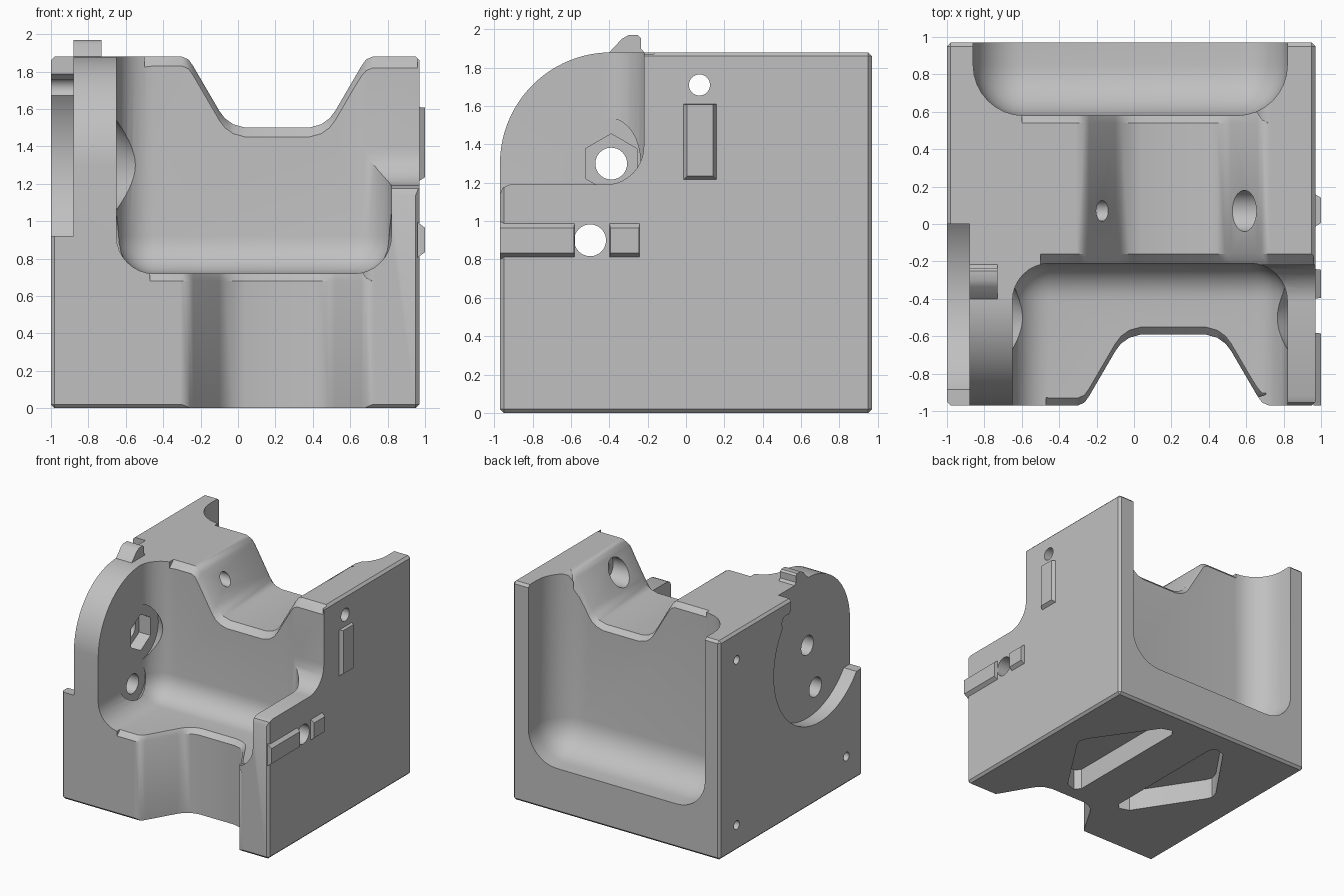
import bpy, bmesh, math

cube = bpy.data.objects.get("Cube")
if cube:
    bpy.data.objects.remove(cube, do_unlink=True)

grey = bpy.data.materials.new("plain_grey")
grey.use_nodes = True
colour = (0.53, 0.53, 0.53, 1)
grey.diffuse_color = colour
grey.node_tree.nodes["Principled BSDF"].inputs["Base Color"].default_value = colour


def finish(name, bm):
    bmesh.ops.recalc_face_normals(bm, faces=bm.faces)
    mesh = bpy.data.meshes.new(name)
    bm.to_mesh(mesh)
    bm.free()
    obj = bpy.data.objects.new(name, mesh)
    bpy.context.collection.objects.link(obj)
    return obj


def block(name, low, high, bevel=0, segments=1):
    bm = bmesh.new()
    bmesh.ops.create_cube(bm, size=1)
    for v in bm.verts:
        v.co = [low[i] if v.co[i] < 0 else high[i] for i in range(3)]
    if bevel:
        bmesh.ops.bevel(bm, geom=bm.edges[:], offset=bevel, segments=segments,
                        profile=0.5, affect='EDGES')
    return finish(name, bm)


def loft(name, axis, a, b, start, end=None):
    """Solid between two outlines lying across the given axis."""
    place = {"x": lambda t, u, v: (t, u, v),
             "y": lambda t, u, v: (u, t, v),
             "z": lambda t, u, v: (u, v, t)}[axis]
    bm = bmesh.new()
    lo = [bm.verts.new(place(a, u, v)) for u, v in start]
    hi = [bm.verts.new(place(b, u, v)) for u, v in end or start]
    bm.faces.new(lo)
    bm.faces.new(hi)
    for i in range(len(lo)):
        j = (i + 1) % len(lo)
        bm.faces.new((lo[i], lo[j], hi[j], hi[i]))
    return finish(name, bm)


def arc(u, v, r, a0, a1, n):
    steps = [math.radians(a0 + (a1 - a0) * i / n) for i in range(n + 1)]
    return [(u + r * math.cos(t), v + r * math.sin(t)) for t in steps]


def ring(u, v, r, n=32):
    return arc(u, v, r, 90, 450, n)[:-1]


def notch(x0, x1, base, sign, shift=0):
    """Flat-bottomed V outline, cut in from a face at height base."""
    half = [(0.51, 0), (0.475, 0.015), (0.45, 0.05), (0.31, 0.29),
            (0.28, 0.33), (0.235, 0.362), (0.17, 0.38)]
    path = [(0.21 - u, d) for u, d in half] + [(0.21 + u, d) for u, d in half[::-1]]
    path = [(x0, 0)] + path + [(x1, 0)]
    outline = [(x, base + sign * (d + shift)) for x, d in path]
    return outline + [(x1, base - sign * 0.3), (x0, base - sign * 0.3)]


def v_cut(axis, a, b, base, sign):
    # plain notch, kept just clear of the flat face either side of it
    return loft("notch_cutter", axis, a, b, notch(-0.31, 0.73, base, sign))


TOP, FRONT = 1.88, -0.97
HUB = (-0.39, 1.3)
PIN = (-0.5, 0.9)
CROSS = (0.07, 1.71)

body = block("body", (-1, FRONT, 0), (0.97, 0.97, TOP), 0.02)

cutters = [
    # front and back cavities with rounded floors
    block("front_cavity", (-0.65, -2, 0.72), (0.82, -0.21, 3), 0.2, 8),
    block("back_cavity", (-0.86, 0.58, 0.38), (0.82, 2, 3), 0.27, 8),
    # notches through the wall top and the lower front
    v_cut("y", -0.6, 0.9, TOP, -1),
    v_cut("z", -0.2, 1.0, FRONT, 1),
    # softened rims of the walls and floor
    loft("front_rim", "y", -0.15, -0.22, notch(-0.5, 0.96, TOP, -1, -0.01),
         notch(-0.5, 0.96, TOP, -1, 0.06)),
    loft("back_rim", "y", 0.53, 0.6, notch(-0.6, 0.56, TOP, -1, -0.01),
         notch(-0.6, 0.56, TOP, -1, 0.06)),
    loft("floor_rim", "z", 0.67, 0.74, notch(-0.47, 0.64, FRONT, 1, -0.01),
         notch(-0.47, 0.64, FRONT, 1, 0.06)),
    # round shoulder of the right cheek
    loft("shoulder_cutter", "x", -1.1, -0.63,
         arc(*HUB, 0.58, 90, 180, 24) + [(-1.2, 1.3), (-1.2, 2.2), (-0.39, 2.2)]),
    # stepped opening of the left plate
    loft("plate_cutter", "x", 0.64, 1.1,
         [(-1.2, 1.14), (-0.97, 1.14), (-0.955, 1.175), (-0.92, 1.19)]
         + arc(-0.42, 1.39, 0.2, -90, 0, 10) + [(-0.22, 2.2), (-1.2, 2.2)]),
    # dial recess, open to the front and top
    loft("dial_recess", "x", -1.1, -0.88, ring(*HUB, 0.625, 64)),
    loft("dial_opening", "x", -1.1, -0.88,
         [(-1.2, 0.92), (-0.2, 0.92), (0, 1.1), (0, 2.2), (-1.2, 2.2)]),
    # hub hole, hexagon pocket and conical clearances
    loft("hub_hole", "x", -1.1, -0.5, ring(*HUB, 0.083)),
    loft("hexagon_pocket", "x", -0.76, -0.6, ring(*HUB, 0.155, 6)),
    loft("hub_cone", "x", -0.652, -0.45, ring(*HUB, 0.24), ring(*HUB, 0.07)),
    loft("pin_hole", "x", -1.1, 1.1, ring(*PIN, 0.083)),
    loft("pin_cone", "x", 0.69, 0.822, ring(*PIN, 0.04), ring(*PIN, 0.17)),
    loft("pin_cone_right", "x", -0.652, -0.52, ring(*PIN, 0.17), ring(*PIN, 0.04)),
    # cross hole with a wider bore in the notch
    loft("cross_hole", "x", -1.1, 1.1, ring(*CROSS, 0.055)),
    loft("cross_bore", "x", 0.4, 0.72, ring(*CROSS, 0.11)),
]

# screw holes on the right face
for y, z in ((0.74, 1.64), (0.74, 0.22), (-0.75, 0.24)):
    cutters.append(loft("screw_hole", "x", -1.1, -0.88, ring(y, z, 0.037, 20)))

# two pockets under the base
for side in (1, -1):
    outline = [(0.2, -0.43), (0.24, -0.48), (0.33, -0.45), (0.69, 0.1), (0.71, 0.15),
               (0.69, 0.22), (0.33, 0.74), (0.24, 0.77), (0.2, 0.72)]
    cutters.append(loft("base_pocket", "z", -0.1, 0.18,
                        [(side * x, y) for x, y in outline]))

for cutter in cutters:
    cutter.hide_render = True
    mod = body.modifiers.new(cutter.name, 'BOOLEAN')
    mod.operation = 'DIFFERENCE'
    mod.solver = 'EXACT'
    mod.object = cutter

bpy.context.view_layer.update()
graph = bpy.context.evaluated_depsgraph_get()
mesh = bpy.data.meshes.new_from_object(body.evaluated_get(graph))
body.modifiers.clear()
body.data = mesh
for cutter in cutters:
    bpy.data.objects.remove(cutter, do_unlink=True)


def rail(name, y0, y1, z0, z1, cuts):
    """Low tapered rail on the left face; cuts are the tapers of its four sides."""
    ca, cb, cc, cd = cuts
    base = [(y0, z0), (y1, z0), (y1, z1), (y0, z1)]
    face = [(y0 + ca, z0 + cc), (y1 - cb, z0 + cc), (y1 - cb, z1 - cd), (y0 + ca, z1 - cd)]
    return loft(name, "x", 0.96, 1.0, base, face)


parts = [
    body,
    rail("front_rail", -0.97, -0.58, 0.805, 0.995, (0, 0.005, 0.03, 0.03)),
    rail("short_rail", -0.4, -0.24, 0.805, 0.995, (0.005, 0.005, 0.03, 0.03)),
    rail("upright_rail", -0.02, 0.165, 1.21, 1.61, (0.025, 0.025, 0.025, 0.002)),
    # pointer tab on top of the right cheek
    loft("pointer_tab", "x", -0.88, -0.73,
         [(-0.44, 1.84), (-0.4, 1.88), (-0.335, 1.95), (-0.3, 1.97), (-0.25, 1.97),
          (-0.235, 1.955), (-0.235, 1.9), (-0.2, 1.86), (-0.2, 1.84)]),
]

bpy.ops.object.select_all(action='DESELECT')
for part in parts:
    part.data.materials.clear()
    part.data.materials.append(grey)
    part.data.polygons.foreach_set("material_index", [0] * len(part.data.polygons))
    part.select_set(True)
bpy.context.view_layer.objects.active = body
bpy.ops.object.shade_smooth_by_angle(angle=math.radians(32))
